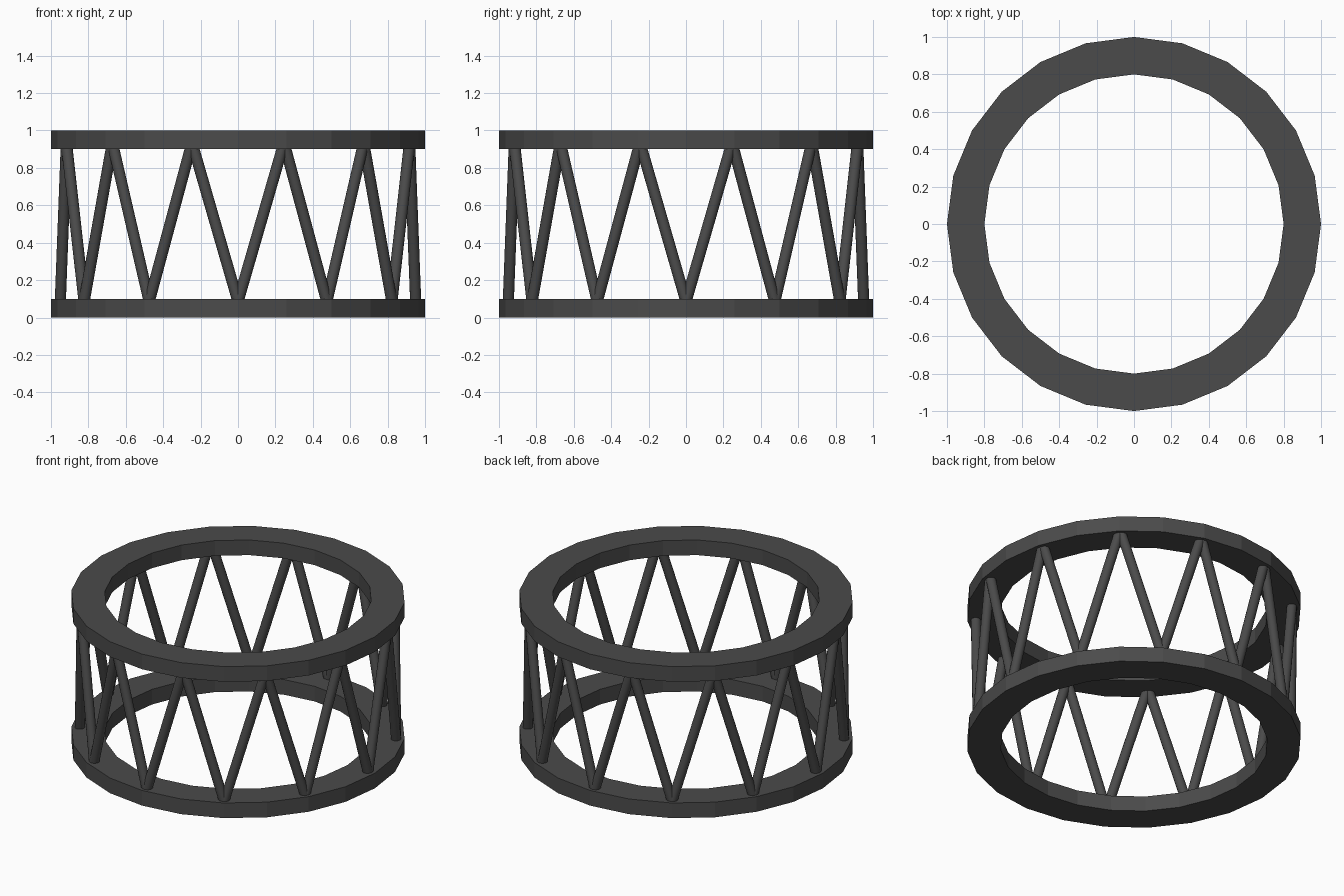
import bpy, bmesh, math
from mathutils import Vector

if "Cube" in bpy.data.objects:
    bpy.data.objects.remove(bpy.data.objects["Cube"])

SIDES = 24
mat = bpy.data.materials.new("dark grey")
mat.diffuse_color = (0.07, 0.07, 0.07, 1)
mat.use_nodes = True
mat.node_tree.nodes["Principled BSDF"].inputs["Base Color"].default_value = mat.diffuse_color


def finish(name, bm):
    bmesh.ops.recalc_face_normals(bm, faces=bm.faces)
    me = bpy.data.meshes.new(name)
    bm.to_mesh(me)
    bm.free()
    me.materials.append(mat)
    ob = bpy.data.objects.new(name, me)
    bpy.context.collection.objects.link(ob)
    return ob


def polar(r, deg, z):
    a = math.radians(deg)
    return Vector((r * math.cos(a), r * math.sin(a), z))


# flat ring: rectangular section swept round the axis
def ring(name, z0, z1, r_in=0.8, r_out=1.0):
    bm = bmesh.new()
    section = [(r_in, z0), (r_out, z0), (r_out, z1), (r_in, z1)]
    loops = [[bm.verts.new(polar(r, 360 * i / SIDES, z)) for r, z in section]
             for i in range(SIDES)]
    for i in range(SIDES):
        a, b = loops[i], loops[(i + 1) % SIDES]
        for k in range(4):
            n = (k + 1) % 4
            bm.faces.new((a[k], b[k], b[n], a[n]))
    finish(name, bm)


# round strut between two points
def strut(name, p, q, r=0.03):
    bm = bmesh.new()
    d = q - p
    bmesh.ops.create_cone(bm, cap_ends=True, segments=16, radius1=r, radius2=r, depth=d.length)
    bm.transform(d.to_track_quat('Z', 'Y').to_matrix().to_4x4())
    bmesh.ops.translate(bm, verts=bm.verts, vec=(p + q) / 2)
    for f in bm.faces:
        f.smooth = len(f.verts) == 4
    finish(name, bm)


ring("bottom_ring", 0, 0.1)
ring("top_ring", 0.9, 1.0)

# zigzag struts: feet every 30 degrees, tops halfway between
for i in range(12):
    foot = polar(0.95, 30 * i, 0.085)
    for side in (-15, 15):
        strut(f"strut_{i}_{'left' if side < 0 else 'right'}", foot,
              polar(0.95, 30 * i + side, 0.935))
